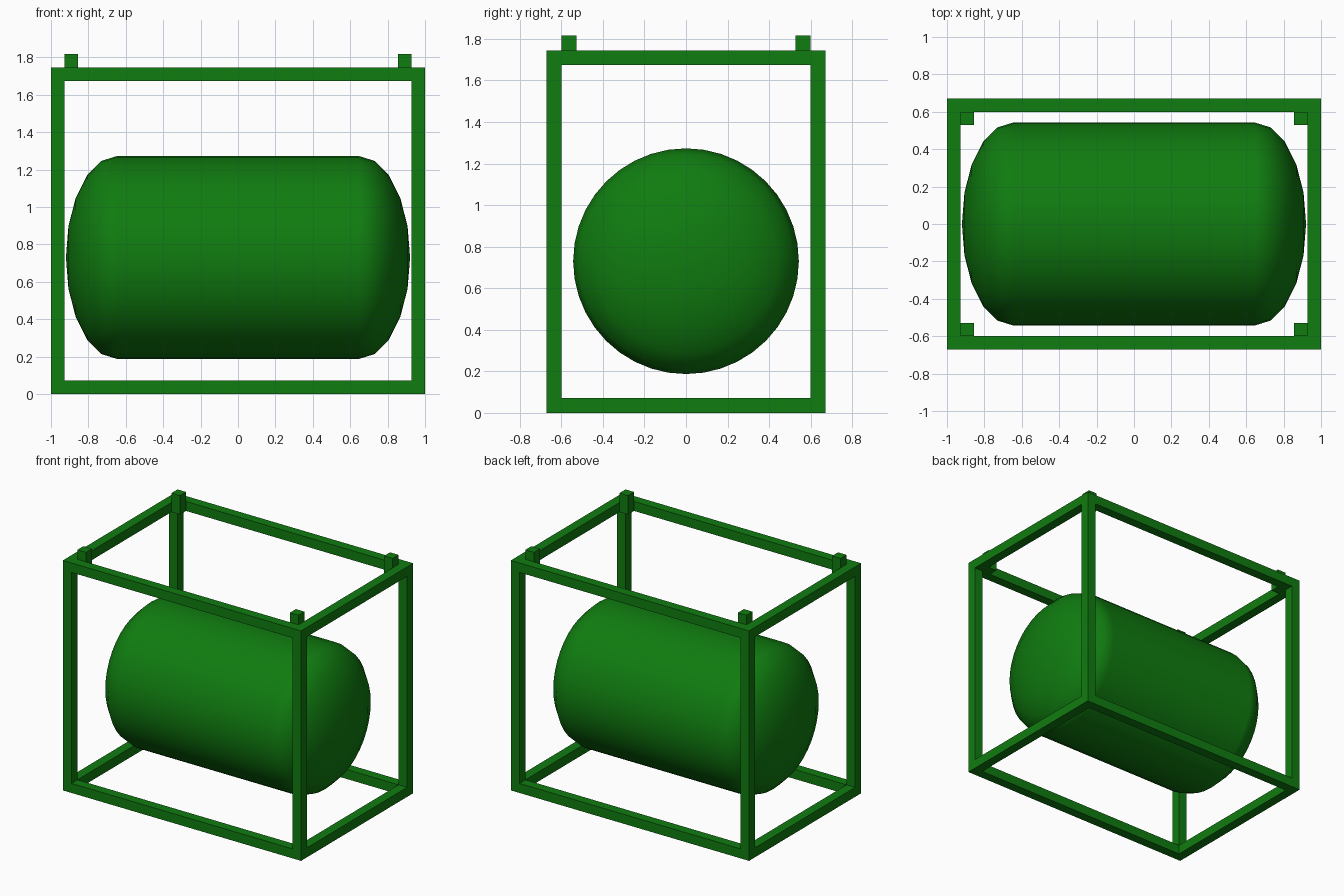
import bpy
import math

if "Cube" in bpy.data.objects:
    bpy.data.objects.remove(bpy.data.objects["Cube"], do_unlink=True)

green = bpy.data.materials.new("deep green")
green.use_nodes = True
colour = (0.005, 0.2, 0.005, 1)
green.diffuse_color = colour
green.node_tree.nodes["Principled BSDF"].inputs["Base Color"].default_value = colour

X, Y, HEIGHT, BAR = 1.0, 0.672, 1.745, 0.072
RADIUS, HALF_LENGTH, BULGE, AXIS_Z = 0.543, 0.645, 0.275, 0.73
SIDES = 40


def finish(name):
    obj = bpy.context.object
    obj.name = name
    obj.data.materials.append(green)
    return obj


def box(name, centre, size):
    bpy.ops.mesh.primitive_cube_add(size=1, location=centre)
    obj = finish(name)
    obj.scale = size
    bpy.ops.object.transform_apply(location=False, rotation=False, scale=True)


def smooth():
    bpy.ops.object.transform_apply(location=False, rotation=True, scale=True)
    bpy.ops.object.shade_smooth_by_angle(angle=math.radians(40))


# Frame: corner posts, with stacking lugs tucked inside the top corners
px, py = X - BAR / 2, Y - BAR / 2
for sx, side in ((-1, "right"), (1, "left")):
    for sy, end in ((-1, "front"), (1, "back")):
        box(f"{end}_{side}_post", (sx * px, sy * py, HEIGHT / 2), (BAR, BAR, HEIGHT))
        box(f"{end}_{side}_lug", (sx * (px - BAR), sy * (py - BAR), HEIGHT),
            (BAR, BAR, 2 * BAR))

# Frame: horizontal rails between the posts
for z, level in ((BAR / 2, "bottom"), (HEIGHT - BAR / 2, "top")):
    for s, end, side in ((-1, "front", "right"), (1, "back", "left")):
        box(f"{level}_{end}_rail", (0, s * py, z), (2 * (X - BAR), BAR, BAR))
        box(f"{level}_{side}_rail", (s * px, 0, z), (BAR, 2 * (Y - BAR), BAR))

# Tank: open barrel with a flattened dome at each end
turn = (0, math.pi / 2, 0)
bpy.ops.mesh.primitive_cylinder_add(vertices=SIDES, radius=RADIUS, depth=2 * HALF_LENGTH,
                                    end_fill_type='NOTHING', location=(0, 0, AXIS_Z),
                                    rotation=turn)
finish("tank_barrel")
smooth()
for s, side in ((-1, "right"), (1, "left")):
    bpy.ops.mesh.primitive_uv_sphere_add(segments=SIDES, ring_count=10, radius=1,
                                         location=(s * HALF_LENGTH, 0, AXIS_Z), rotation=turn)
    finish(f"tank_{side}_dome").scale = (RADIUS, RADIUS, BULGE)
    smooth()
